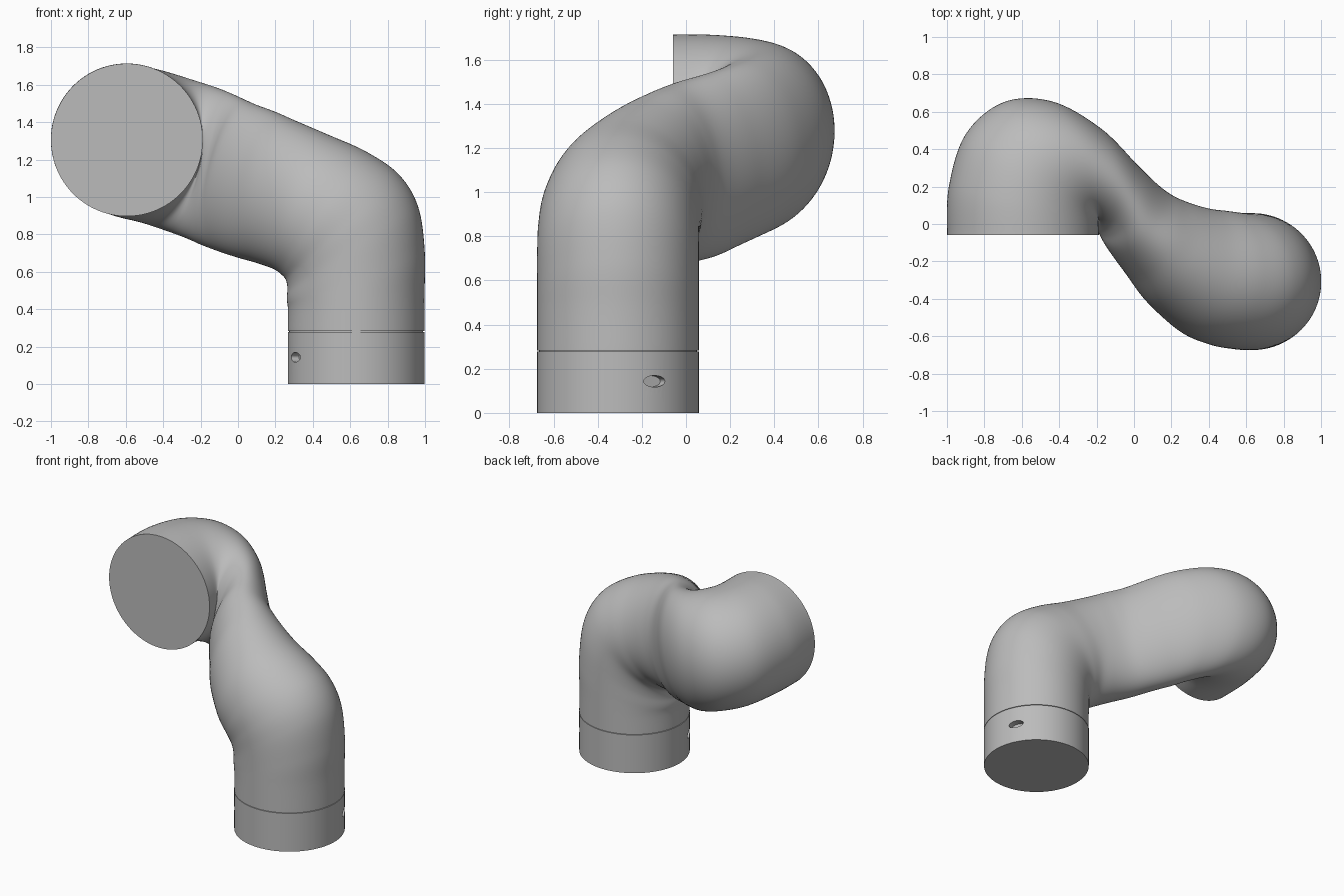
import bpy
import bmesh
from math import cos, sin, pi, radians
from mathutils import Vector, Matrix

default_cube = bpy.data.objects.get("Cube")
if default_cube:
    bpy.data.objects.remove(default_cube, do_unlink=True)

# One plain grey for every part
grey = bpy.data.materials.new("plain grey")
grey.use_nodes = True
grey.diffuse_color = (0.5, 0.5, 0.5, 1)
grey.node_tree.nodes["Principled BSDF"].inputs["Base Color"].default_value = grey.diffuse_color

SIDES = 96
STEPS = 8
BASE_X, BASE_Y, BASE_RADIUS = 0.632, -0.308, 0.366


def finish(bm, name, angle):
    """Turn a bmesh into a smooth shaded grey object."""
    bmesh.ops.recalc_face_normals(bm, faces=bm.faces)
    mesh = bpy.data.meshes.new(name)
    bm.to_mesh(mesh)
    bm.free()
    mesh.materials.append(grey)
    part = bpy.data.objects.new(name, mesh)
    bpy.context.collection.objects.link(part)
    smooth(part, angle)
    return part


def smooth(part, angle):
    bpy.ops.object.select_all(action='DESELECT')
    part.select_set(True)
    bpy.context.view_layer.objects.active = part
    bpy.ops.object.shade_smooth_by_angle(angle=radians(angle))


def upright_cylinder(name, radius, bottom, top):
    bm = bmesh.new()
    middle = Matrix.Translation((BASE_X, BASE_Y, (bottom + top) / 2))
    bmesh.ops.create_cone(bm, cap_ends=True, segments=SIDES, radius1=radius,
                          radius2=radius, depth=top - bottom, matrix=middle)
    return finish(bm, name, 40)


def spline(rows, steps):
    """Smoothly interpolate the section rows."""
    rows = [Vector(row) for row in rows]
    padded = [rows[0]] + rows + [rows[-1]]
    result = []
    for a, b, c, d in zip(padded, padded[1:], padded[2:], padded[3:]):
        for i in range(steps):
            t = i / steps
            result.append(b + (c - a) * (t / 2)
                          + (a * 2 - b * 5 + c * 4 - d) * (t * t / 2)
                          + (b * 3 - a - c * 3 + d) * (t ** 3 / 2))
    result.append(rows[-1])
    return result


def section_ring(bm, row):
    """One oval section: centre, sideways half axis, tilt and height of the other axis."""
    x, y, z, side_x, side_y, tilt, height = row
    centre = Vector((x, y, z))
    side = Vector((side_x, side_y, 0))
    across = Vector((-side_y, side_x, 0)).normalized()
    tilt = radians(tilt)
    rise = (across * cos(tilt) + Vector((0, 0, 1)) * sin(tilt)) * height
    return [bm.verts.new(centre + rise * cos(a) + side * sin(a))
            for a in (2 * pi * k / SIDES for k in range(SIDES))]


# Bent pipe: upright neck, flattened slanting middle, tight turn to the front
sections = [
    (BASE_X, BASE_Y, .283, 0, -.366, 0, .366),
    (BASE_X, BASE_Y, .45, 0, -.366, 7, .368),
    (.63, BASE_Y, .575, 0, -.366, 19, .39),
    (.613, BASE_Y, .725, 0, -.366, 33, .416),
    (.56, -.305, .835, 0, -.365, 43, .414),
    (.465, -.29, .91, -.03, -.36, 55, .4),
    (.345, -.253, .97, -.075, -.332, 67, .388),
    (.21, -.165, 1.025, -.125, -.265, 75, .395),
    (.1, -.07, 1.065, -.13, -.21, 75, .405),
    (0, .035, 1.1, -.14, -.165, 75, .41),
    (-.085, .135, 1.135, -.085, -.195, 76, .41),
    (-.19, .245, 1.18, .01, -.275, 78, .41),
    (-.32, .328, 1.225, .13, -.328, 81, .41),
    (-.445, .335, 1.265, .255, -.315, 85, .41),
    (-.545, .25, 1.29, .355, -.23, 88, .41),
    (-.59, .1, 1.305, .4, -.1, 90, .408),
    (-.594, -.06, 1.305, .406, 0, 90, .408),
]
bm = bmesh.new()
rings = [section_ring(bm, row) for row in spline(sections, STEPS)]
for lower, upper in zip(rings, rings[1:]):
    for k in range(SIDES):
        n = (k + 1) % SIDES
        bm.faces.new((lower[k], lower[n], upper[n], upper[k]))
bm.faces.new(rings[0])
bm.faces.new(rings[-1])
finish(bm, "bent_pipe", 50)

# Collar at the foot, with a narrow seam above it
collar = upright_cylinder("base_collar", BASE_RADIUS, 0, .279)
upright_cylinder("seam_core", BASE_RADIUS - .008, .27, .3)

# Two opposite oval pin holes in the collar
for turn in (radians(27), radians(207)):
    outward = Vector((cos(turn), sin(turn), 0))
    bm = bmesh.new()
    bmesh.ops.create_cone(bm, cap_ends=True, segments=32, radius1=1, radius2=1, depth=1)
    place = (Matrix.Translation(Vector((BASE_X, BASE_Y, .143)) + outward * BASE_RADIUS)
             @ outward.to_track_quat('Z', 'Y').to_matrix().to_4x4())
    local_up = place.to_3x3().inverted() @ Vector((0, 0, 1))
    wide, tall = .054, .026
    size = (tall, wide, .1) if abs(local_up.x) > abs(local_up.y) else (wide, tall, .1)
    bm.transform(place @ Matrix.Diagonal((*size, 1)))
    cutter = finish(bm, "pin_hole_cutter", 40)
    cutter.hide_render = True
    cut = collar.modifiers.new("pin hole", 'BOOLEAN')
    cut.operation = 'DIFFERENCE'
    cut.solver = 'EXACT'
    cut.object = cutter
    bpy.context.view_layer.objects.active = collar
    bpy.ops.object.modifier_apply(modifier=cut.name)
    bpy.data.objects.remove(cutter, do_unlink=True)
smooth(collar, 40)
